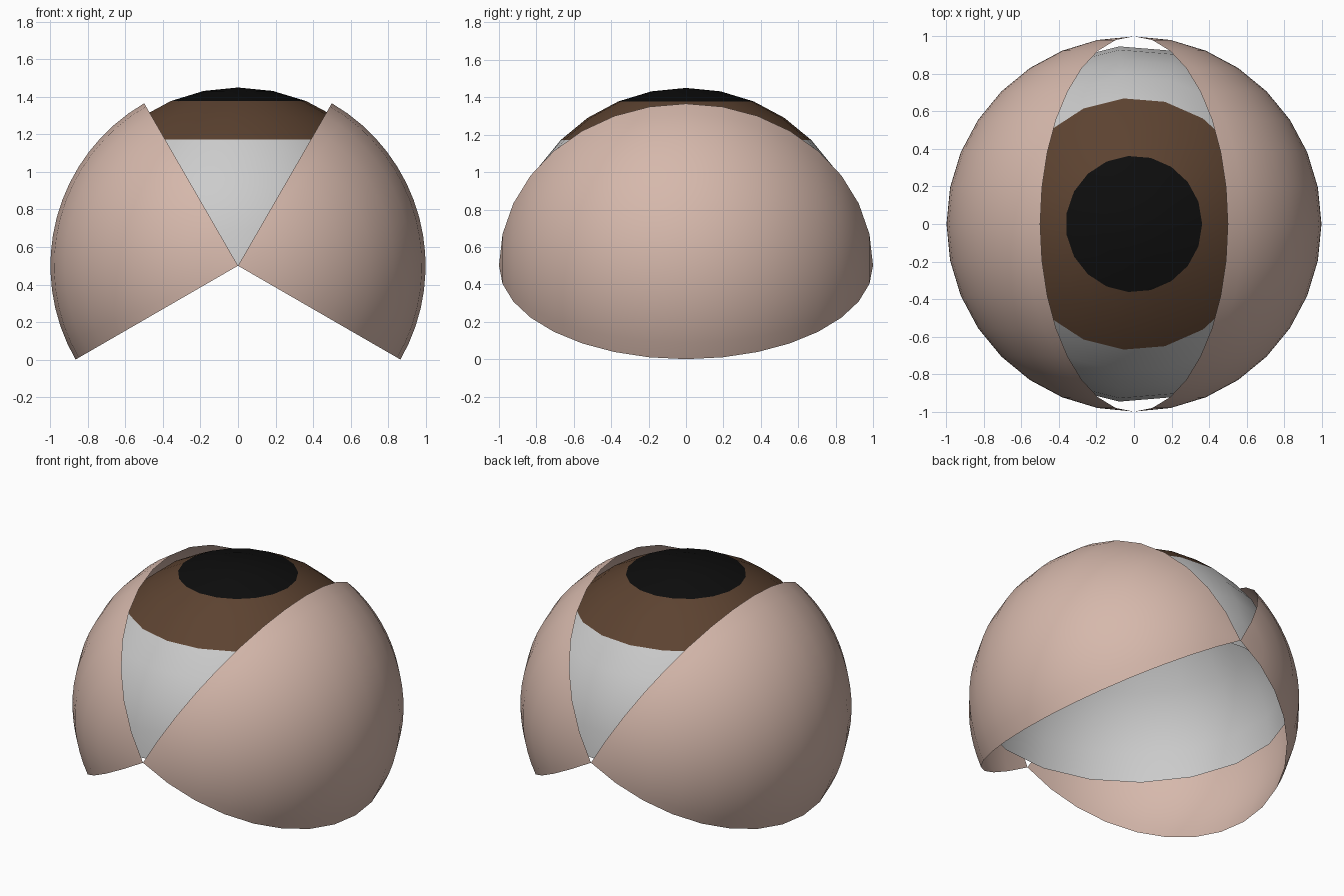
import bpy, bmesh
from math import sin, cos, radians
from mathutils import Matrix

if "Cube" in bpy.data.objects:
    bpy.data.objects.remove(bpy.data.objects["Cube"])

CENTRE_Z = 0.5


def material(name, rgb):
    m = bpy.data.materials.new(name)
    m.diffuse_color = (*rgb, 1)
    m.use_nodes = True
    m.node_tree.nodes["Principled BSDF"].inputs["Base Color"].default_value = m.diffuse_color
    return m


def sphere_patch(name, radius, polar, rings, azimuth, segments, mat=None, turn=None):
    """Open piece of a UV sphere about z; angles in degrees, turn re-orients the pole."""
    bm = bmesh.new()
    grid = []
    for i in range(rings + 1):
        t = radians(polar[0] + (polar[1] - polar[0]) * i / rings)
        row = []
        for j in range(segments + 1):
            p = radians(azimuth[0] + (azimuth[1] - azimuth[0]) * j / segments)
            row.append(bm.verts.new((radius * sin(t) * cos(p),
                                     radius * sin(t) * sin(p),
                                     radius * cos(t))))
        grid.append(row)
    for a, b in zip(grid, grid[1:]):
        for j in range(segments):
            bm.faces.new((a[j], b[j], b[j + 1], a[j + 1]))
    # weld the poles and the closing seam
    bmesh.ops.remove_doubles(bm, verts=bm.verts, dist=1e-4)
    if turn:
        bmesh.ops.transform(bm, matrix=turn, verts=bm.verts)
    for f in bm.faces:
        f.smooth = True
    mesh = bpy.data.meshes.new(name)
    bm.to_mesh(mesh)
    bm.free()
    if mat:
        mesh.materials.append(mat)
    ob = bpy.data.objects.new(name, mesh)
    ob.location.z = CENTRE_Z
    bpy.context.collection.objects.link(ob)
    return ob


skin = material("lid_skin", (0.67, 0.48, 0.41))
brown = material("iris_brown", (0.107, 0.055, 0.030))
black = material("pupil_black", (0.004, 0.004, 0.004))

# Eyeball: open hemisphere divided into pupil cap, iris band and white band
for name, polar, rings, mat in (("pupil", (0, 22.5), 2, black),
                                ("iris", (22.5, 45), 2, brown),
                                ("eye_white", (45, 90), 4, None)):
    sphere_patch(name, 0.95, polar, rings, (0, 360), 19, mat)

# Lids: quarter-sphere shells hinged on the y axis
to_y = Matrix.Rotation(radians(90), 4, 'X')
for name, start in (("right_lid", -30), ("left_lid", 120)):
    sphere_patch(name, 1.0, (0, 180), 16, (start, start + 90), 16, skin, to_y)
